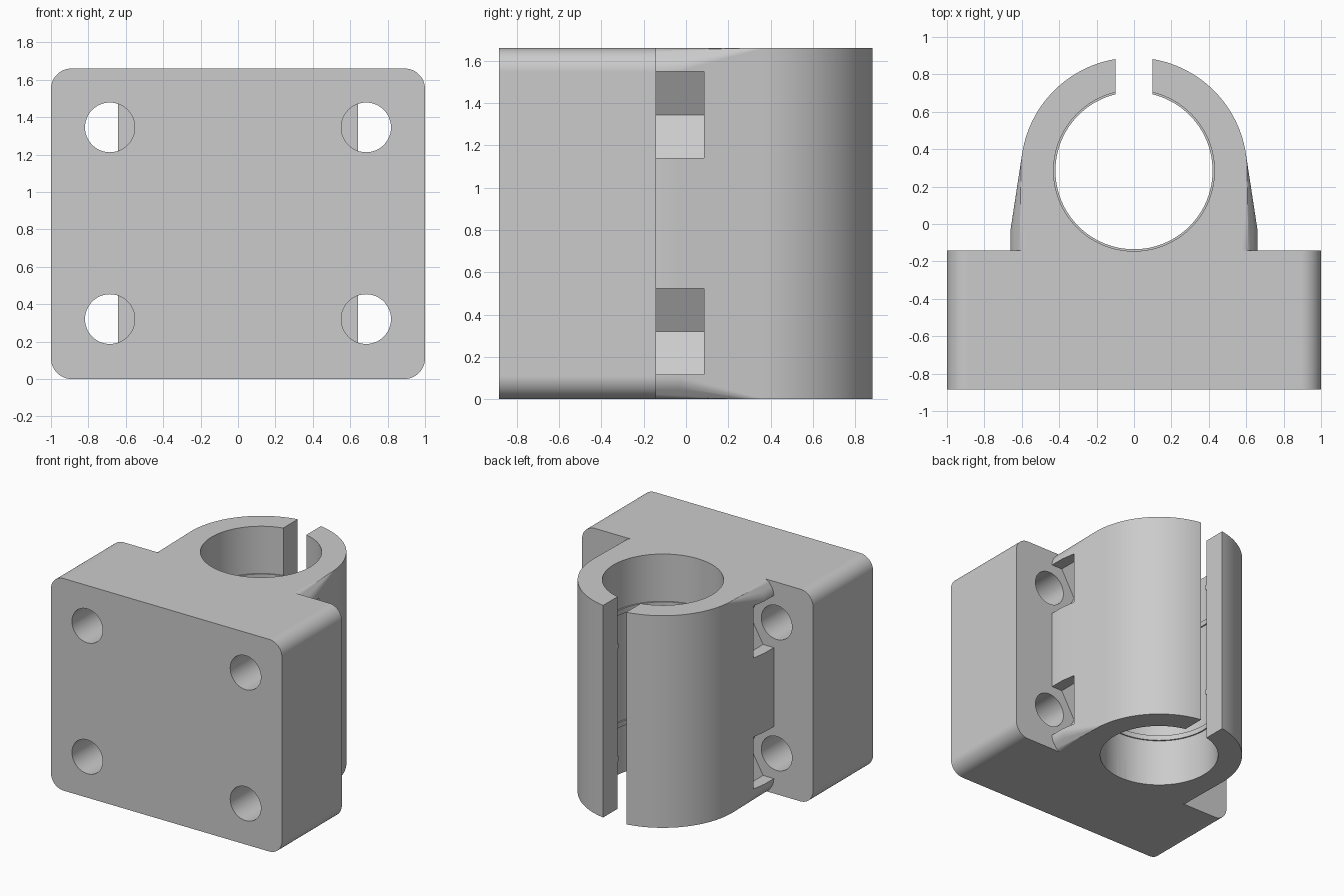
import bpy
import bmesh
from math import cos, sin, pi, radians
from mathutils import Vector

cube = bpy.data.objects.get("Cube")
if cube:
    bpy.data.objects.remove(cube, do_unlink=True)

HEIGHT = 1.66
BLOCK_FRONT, BLOCK_BACK = -0.885, -0.143
BORE_Y = 0.285
SCREW_X, SCREW_Z = 0.685, (0.32, 1.345)

grey = bpy.data.materials.new("plain grey")
grey.use_nodes = True
colour = (0.6, 0.6, 0.6, 1)
grey.diffuse_color = colour
grey.node_tree.nodes["Principled BSDF"].inputs["Base Color"].default_value = colour


def finish(name, bm):
    bmesh.ops.recalc_face_normals(bm, faces=bm.faces)
    mesh = bpy.data.meshes.new(name)
    bm.to_mesh(mesh)
    bm.free()
    mesh.materials.append(grey)
    obj = bpy.data.objects.new(name, mesh)
    bpy.context.collection.objects.link(obj)
    return obj


def loft(name, rings):
    """Skin a stack of equal-length rings and cap both ends."""
    bm = bmesh.new()
    rows = [[bm.verts.new(p) for p in ring] for ring in rings]
    n = len(rows[0])
    for a, b in zip(rows, rows[1:]):
        for i in range(n):
            j = (i + 1) % n
            bm.faces.new((a[i], a[j], b[j], b[i]))
    bm.faces.new(rows[0])
    bm.faces.new(rows[-1])
    return finish(name, bm)


def rounded_ring(half_width, y, radius=0.11, steps=12):
    """Upright rounded rectangle, as tall as the whole part."""
    ring = []
    for corner, (sx, sz) in enumerate(((1, 1), (-1, 1), (-1, -1), (1, -1))):
        cx = sx * (half_width - radius)
        cz = HEIGHT / 2 + sz * (HEIGHT / 2 - radius)
        for k in range(steps + 1):
            a = (corner + k / steps) * pi / 2
            ring.append(Vector((cx + radius * cos(a), y, cz + radius * sin(a))))
    return ring


def flat_ring(radius, z, count=128):
    """Horizontal circle about the bore axis."""
    return [Vector((radius * cos(2 * pi * i / count),
                    BORE_Y + radius * sin(2 * pi * i / count), z))
            for i in range(count)]


def upright_ring(x, y, z, radius, count):
    """Circle or polygon about an axis that runs front to back."""
    return [Vector((x + radius * cos(2 * pi * i / count), y,
                    z + radius * sin(2 * pi * i / count)))
            for i in range(count)]


def combine(target, tool, operation):
    tool.hide_render = True
    mod = target.modifiers.new(tool.name, 'BOOLEAN')
    mod.operation = operation
    mod.solver = 'EXACT'
    mod.object = tool
    bpy.context.view_layer.objects.active = target
    bpy.ops.object.modifier_apply(modifier=mod.name)
    bpy.data.objects.remove(tool, do_unlink=True)


# Mounting block
holder = loft("bearing_holder", [rounded_ring(1, BLOCK_FRONT),
                                 rounded_ring(1, BLOCK_BACK)])

# Clamp body: hull of a rounded plate and the round barrel
bm = bmesh.new()
for p in (rounded_ring(0.66, -0.5) + rounded_ring(0.66, -0.03)
          + flat_ring(0.605, 0) + flat_ring(0.605, HEIGHT)):
    bm.verts.new(p)
hull = bmesh.ops.convex_hull(bm, input=bm.verts)
bmesh.ops.delete(bm, geom=[v for v in bm.verts if not v.link_faces], context='VERTS')
bmesh.ops.dissolve_limit(bm, angle_limit=radians(0.1), verts=bm.verts, edges=bm.edges)
combine(holder, finish("clamp_body", bm), 'UNION')

# Bore with two narrow retaining ridges
WIDE, NARROW = 0.43, 0.42
low, high = 0.37, 0.41
profile = [(WIDE, -0.1), (WIDE, low), (NARROW, low), (NARROW, high), (WIDE, high)]
profile += [(r, HEIGHT - z) for r, z in reversed(profile)]
combine(holder, loft("bore_cutter", [flat_ring(r, z) for r, z in profile]), 'DIFFERENCE')

# Clamping slot at the back
slot = [[Vector((x, y, z)) for x, y in ((-0.1, BORE_Y), (0.1, BORE_Y), (0.1, 1.1), (-0.1, 1.1))]
        for z in (-0.1, HEIGHT + 0.1)]
combine(holder, loft("slot_cutter", slot), 'DIFFERENCE')

# Screw holes and hexagonal nut pockets
for x in (-SCREW_X, SCREW_X):
    for z in SCREW_Z:
        hole = [upright_ring(x, y, z, 0.133, 48) for y in (-1, 0)]
        combine(holder, loft("screw_cutter", hole), 'DIFFERENCE')
        pocket = [upright_ring(x, y, z, 0.235, 6) for y in (BLOCK_BACK, 0.085)]
        combine(holder, loft("nut_cutter", pocket), 'DIFFERENCE')

# Smooth round surfaces, crisp edges
for obj in bpy.context.selected_objects:
    obj.select_set(False)
holder.select_set(True)
bpy.context.view_layer.objects.active = holder
bpy.ops.object.shade_smooth_by_angle(angle=radians(25))
weighted = holder.modifiers.new("weighted_normals", 'WEIGHTED_NORMAL')
weighted.keep_sharp = True
